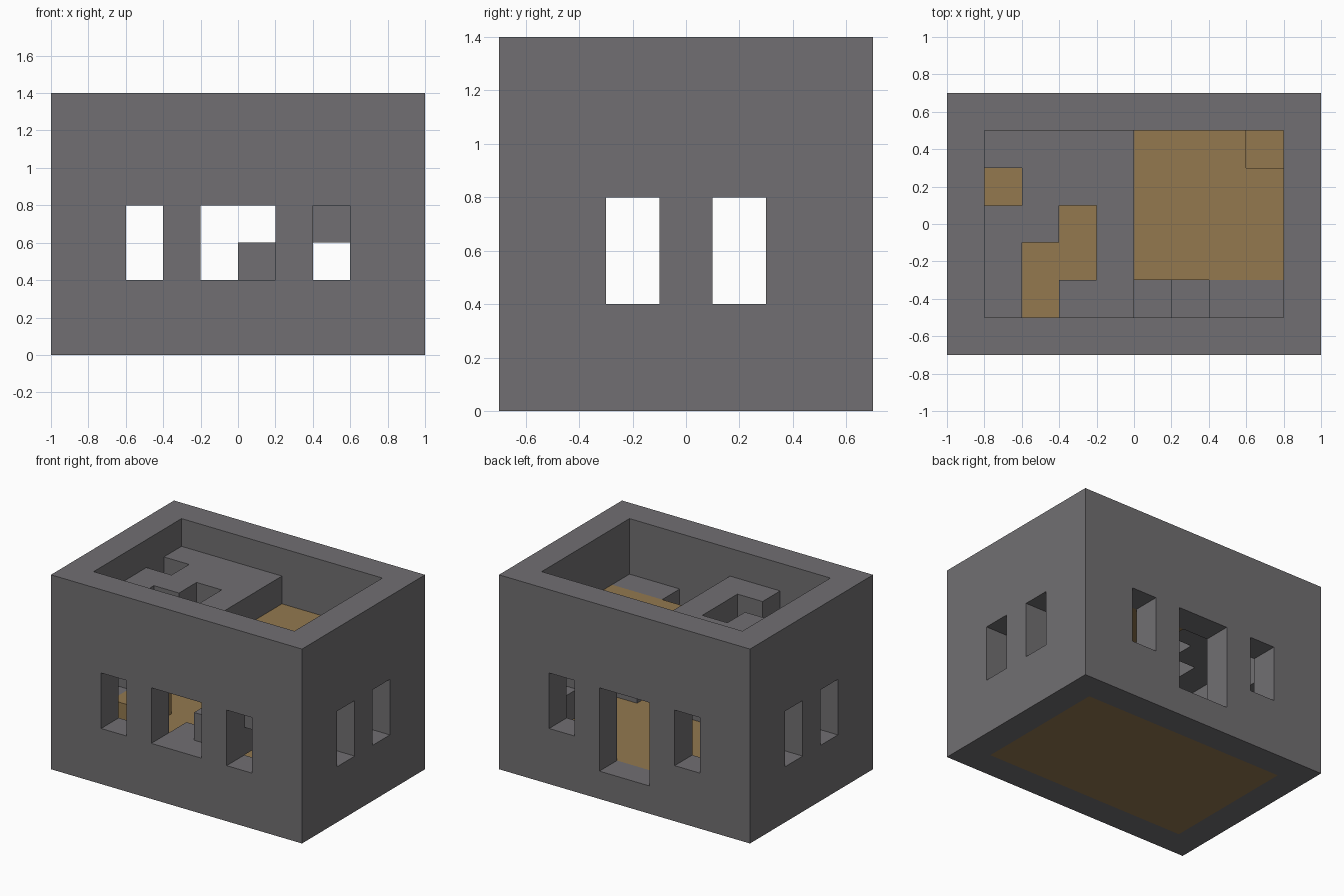
import bpy, bmesh
from itertools import product
from mathutils import Vector

cube = bpy.data.objects.get("Cube")
if cube:
    bpy.data.objects.remove(cube, do_unlink=True)

CELL = 0.2
ORIGIN = Vector((-1.0, -0.7, 0.0))


def material(name, colour):
    mat = bpy.data.materials.new(name)
    mat.use_nodes = True
    mat.diffuse_color = (*colour, 1)
    bsdf = mat.node_tree.nodes["Principled BSDF"]
    bsdf.inputs["Base Color"].default_value = (*colour, 1)
    bsdf.inputs["Roughness"].default_value = 0.9
    return mat


stone = material("stone grey", (0.165, 0.159, 0.168))
wood = material("wood brown", (0.292, 0.19, 0.078))


def block(xs, ys, zs):
    """Grid cells in inclusive ranges along each axis."""
    return set(product(*(range(a, b + 1) for a, b in (xs, ys, zs))))


def build(name, cells, mat):
    """Make the outer skin of a set of cells, merged into flat faces."""
    bm = bmesh.new()
    corners = {}

    def vert(p):
        if p not in corners:
            corners[p] = bm.verts.new(ORIGIN + Vector(p) * CELL)
        return corners[p]

    for cell in sorted(cells):
        for axis, side in product(range(3), (0, 1)):
            near = list(cell)
            near[axis] += 2 * side - 1
            if tuple(near) in cells:
                continue
            u, v = (axis + 1) % 3, (axis + 2) % 3
            ring = []
            for du, dv in ((0, 0), (1, 0), (1, 1), (0, 1)):
                p = list(cell)
                p[axis] += side
                p[u] += du
                p[v] += dv
                ring.append(vert(tuple(p)))
            bm.faces.new(ring if side else ring[::-1])
    bmesh.ops.dissolve_limit(bm, angle_limit=0.01, verts=bm.verts[:], edges=bm.edges[:])
    mesh = bpy.data.meshes.new(name)
    bm.to_mesh(mesh)
    bm.free()
    mesh.materials.append(mat)
    obj = bpy.data.objects.new(name, mesh)
    bpy.context.collection.objects.link(obj)


# Outer walls with windows on all sides and a doorway at the back
walls = block((0, 9), (0, 6), (0, 6)) - block((1, 8), (1, 5), (0, 6))
for y in (0, 6):
    for x in ((2, 2), (4, 5), (7, 7)):
        walls -= block(x, (y, y), (2, 3))
for x in (0, 9):
    for y in (2, 4):
        walls -= block((x, x), (y, y), (2, 3))
walls -= block((4, 5), (6, 6), (1, 3))
build("outer_walls", walls, stone)

# Floors
build("ground_floor", block((1, 8), (1, 5), (0, 0)), wood)
build("upper_floor", block((5, 8), (2, 5), (4, 4)) - {(8, 5, 4)}, wood)

# Raised ceiling with gaps
ceiling = block((1, 4), (1, 5), (5, 5))
ceiling -= {(1, 4, 5)} | block((3, 3), (2, 3), (5, 5)) | block((2, 2), (1, 2), (5, 5))
build("raised_ceiling", ceiling, stone)

# Staircase along the front wall, each step two cells deep below its tread
stairs = {(4, 1, 1), (8, 1, 4)}
for step in range(3):
    stairs |= block((5 + step, 5 + step), (1, 1), (1 + step, 2 + step))
build("staircase", stairs, stone)

# Low blocks in the ground floor room
build("corner_block", {(8, 1, 1)}, stone)
build("bench", block((1, 1), (2, 3), (1, 1)), wood)
